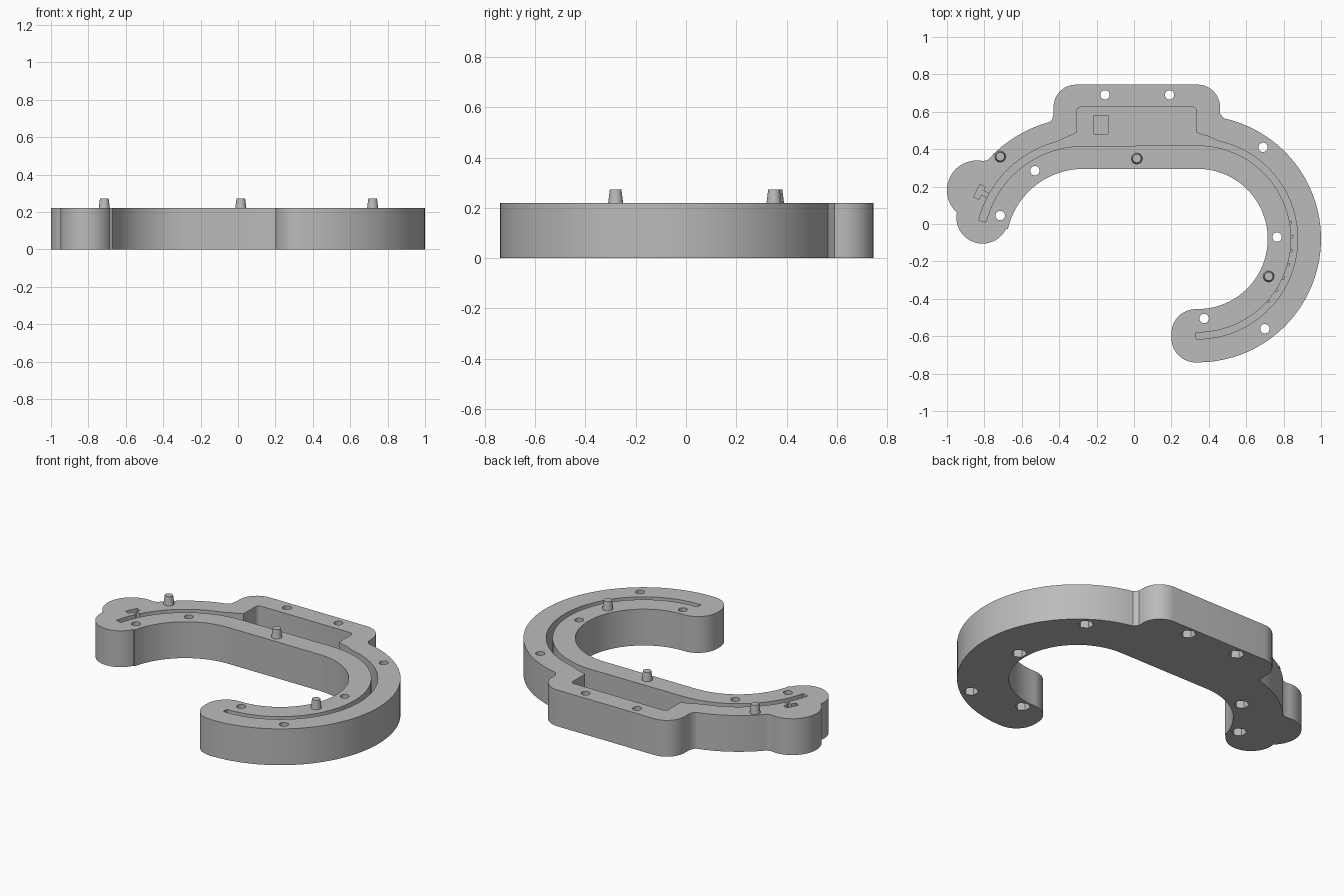
import bpy, bmesh, math
from mathutils import Vector

if "Cube" in bpy.data.objects:
    bpy.data.objects.remove(bpy.data.objects["Cube"])

H = 0.22                 # plate thickness
FLOOR = 0.05             # bottom of the channel
R = (0.34, -0.08)        # centre of the right-hand bend
L = (-0.27, -0.12)       # centre of the left-hand bend

grey = bpy.data.materials.new("plain grey")
grey.diffuse_color = (0.50, 0.50, 0.50, 1)
grey.use_nodes = True
grey.node_tree.nodes["Principled BSDF"].inputs["Base Color"].default_value = grey.diffuse_color


def arc(c, r, a0, a1, step=4):
    n = max(2, round(abs(a1 - a0) / step))
    angles = [math.radians(a0 + (a1 - a0) * i / n) for i in range(n + 1)]
    return [(c[0] + r * math.cos(a), c[1] + r * math.sin(a)) for a in angles]


def prism(name, pts, z0, z1):
    bm = bmesh.new()
    face = bm.faces.new([bm.verts.new((x, y, z0)) for x, y in pts])
    top = bmesh.ops.extrude_face_region(bm, geom=[face])["geom"]
    bmesh.ops.translate(bm, vec=(0, 0, z1 - z0),
                        verts=[v for v in top if isinstance(v, bmesh.types.BMVert)])
    bmesh.ops.recalc_face_normals(bm, faces=bm.faces)
    return to_object(name, bm)


def cone(name, x, y, z0, z1, r0, r1, sides=24):
    bm = bmesh.new()
    bmesh.ops.create_cone(bm, cap_ends=True, segments=sides, radius1=r0,
                          radius2=r1, depth=z1 - z0)
    bmesh.ops.translate(bm, verts=bm.verts, vec=(x, y, (z0 + z1) / 2))
    return to_object(name, bm)


def to_object(name, bm):
    me = bpy.data.meshes.new(name)
    bm.to_mesh(me)
    bm.free()
    me.materials.append(grey)
    ob = bpy.data.objects.new(name, me)
    bpy.context.collection.objects.link(ob)
    return ob


def smooth(ob):
    bpy.ops.object.select_all(action='DESELECT')
    ob.select_set(True)
    bpy.context.view_layer.objects.active = ob
    bpy.ops.object.shade_smooth_by_angle(angle=math.radians(30))


def cut(ob, cutter):
    mod = ob.modifiers.new("cut", 'BOOLEAN')
    mod.operation = 'DIFFERENCE'
    mod.solver = 'EXACT'
    mod.object = cutter
    bpy.context.view_layer.objects.active = ob
    bpy.ops.object.modifier_apply(modifier=mod.name)
    bpy.data.objects.remove(cutter)


# Hook-shaped body: outer bend, raised housing, two left lobes, inner edge, end cap
outline = (arc(R, 0.66, -90, 74) + [(0.48, 0.565), (0.46, 0.59)]
           + arc((0.34, 0.625), 0.12, 0, 90, 8)
           + arc((-0.31, 0.625), 0.12, 90, 180, 8)
           + [(-0.43, 0.59), (-0.437, 0.56)]
           + arc(L, 0.69, 105, 138)
           + arc((-0.84, 0.18), 0.16, 78, 229, 8)
           + arc((-0.81, 0.035), 0.14, 172, 335, 8)
           + arc(L, 0.415, 167, 90)
           + arc(R, 0.375, 90, -90)
           + arc((0.33, -0.585), 0.13, 90, 180, 8)
           + arc((0.33, -0.61), 0.13, 180, 265, 8))
body = prism("hook_body", outline, 0, H)

# Box pocket running into a narrow slot along both bends
channel = (arc(R, 0.535, -91, 78) + [(0.40, 0.468), (0.36, 0.478), (0.335, 0.49)]
           + arc((0.315, 0.605), 0.02, 0, 90, 30)
           + arc((-0.285, 0.605), 0.02, 90, 180, 30)
           + [(-0.305, 0.49), (-0.33, 0.478), (-0.37, 0.46)]
           + arc(L, 0.577, 105, 166)
           + arc(L, 0.537, 166, 90)
           + arc(R, 0.50, 90, -91))
cut(body, prism("channel_cutter", channel, FLOOR, H + 0.1))

# Shallow rectangle in the pocket floor
cut(body, prism("floor_cutter", [(-0.215, 0.48), (-0.14, 0.48), (-0.14, 0.58), (-0.215, 0.58)],
                FLOOR - 0.015, FLOOR + 0.03))


# T-shaped recess joining the left end of the slot
def oriented_box(name, centre, along, length, width, z0, z1):
    u = Vector(along).normalized() * length / 2
    v = Vector((-u.y, u.x)).normalized() * width / 2
    c = Vector(centre)
    return prism(name, [tuple(c + a * u + b * v)
                        for a, b in ((-1, -1), (1, -1), (1, 1), (-1, 1))], z0, z1)


cut(body, oriented_box("stem_cutter", (-0.80, 0.162), (0.88, -0.45), 0.07, 0.024, 0.14, H + 0.1))
cut(body, oriented_box("head_cutter", (-0.826, 0.172), (0.45, 0.88), 0.075, 0.032, 0.14, H + 0.1))

# Screw holes with hexagonal nut pockets underneath
for x, y in [(-0.155, 0.69), (0.19, 0.69), (0.69, 0.41), (0.765, -0.07),
             (0.375, -0.505), (0.70, -0.56), (-0.53, 0.285), (-0.715, 0.045)]:
    cut(body, cone("hole_cutter", x, y, -0.1, H + 0.1, 0.025, 0.025))
    cut(body, cone("nut_cutter", x, y, -0.1, 0.08, 0.043, 0.043, 6))
smooth(body)

# Tapered locating pins
for i, (x, y) in enumerate([(-0.715, 0.36), (0.015, 0.35), (0.72, -0.28)]):
    smooth(cone(f"locating_pin_{i + 1}", x, y, H - 0.01, 0.273, 0.031, 0.023))

# Small ribs on the inner wall of the slot
for i in range(7):
    a = math.radians(10 - 8.6 * i)
    smooth(cone(f"slot_rib_{i + 1}", R[0] + 0.503 * math.cos(a), R[1] + 0.503 * math.sin(a),
                FLOOR - 0.01, 0.19, 0.01, 0.01, 10))
